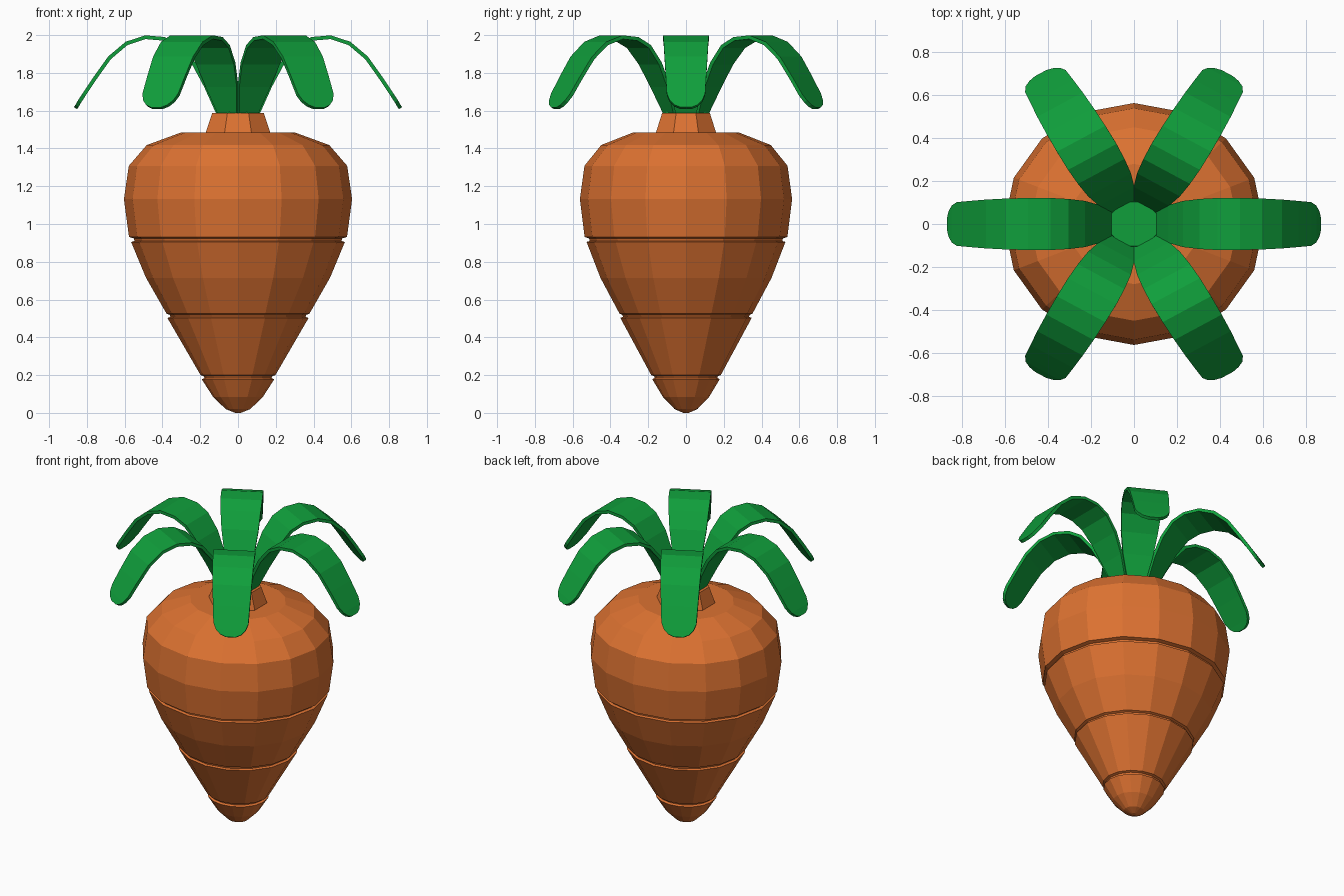
import bpy, bmesh, math

if "Cube" in bpy.data.objects:
    bpy.data.objects.remove(bpy.data.objects["Cube"])

DEPTH = 0.93  # the whole model is slightly flattened in y


def material(name, rgb):
    m = bpy.data.materials.new(name)
    m.diffuse_color = (*rgb, 1.0)
    m.use_nodes = True
    m.node_tree.nodes["Principled BSDF"].inputs["Base Color"].default_value = m.diffuse_color
    return m


orange = material("carrot orange", (0.72, 0.168, 0.031))
green = material("leaf green", (0.005, 0.345, 0.044))


def finish(name, bm, mat):
    bmesh.ops.recalc_face_normals(bm, faces=bm.faces)
    me = bpy.data.meshes.new(name)
    bm.to_mesh(me)
    bm.free()
    me.materials.append(mat)
    ob = bpy.data.objects.new(name, me)
    bpy.context.collection.objects.link(ob)
    return ob


def lathe(name, profile, sides, mat, turn=0.0):
    """Closed flat-sided turned shape from (radius, z) points."""
    bm = bmesh.new()
    rings = []
    for r, z in profile:
        ring = []
        for i in range(sides):
            a = turn + 2 * math.pi * i / sides
            ring.append(bm.verts.new((r * math.cos(a), r * math.sin(a) * DEPTH, z)))
        rings.append(ring)
    for a, b in zip(rings, rings[1:]):
        for i in range(sides):
            j = (i + 1) % sides
            bm.faces.new((a[i], a[j], b[j], b[i]))
    bm.faces.new(rings[0])
    bm.faces.new(rings[-1])
    return finish(name, bm, mat)


# Root body with three narrow grooves
body = [(0.015, 0.0), (0.065, 0.02), (0.132, 0.085),
        (0.192, 0.178), (0.178, 0.185), (0.182, 0.195), (0.198, 0.2),
        (0.374, 0.503), (0.358, 0.508), (0.362, 0.519), (0.378, 0.525),
        (0.487, 0.715),
        (0.566, 0.905), (0.548, 0.91), (0.552, 0.924), (0.577, 0.931),
        (0.604, 1.132), (0.578, 1.308), (0.483, 1.418), (0.3, 1.485)]
lathe("root_body", body, 16, orange)

# Neck and green crown cap
lathe("neck", [(0.187, 1.47), (0.184, 1.487), (0.147, 1.588)], 8, orange, math.pi / 8)
lathe("crown_cap", [(0.125, 1.58), (0.12, 1.61)], 8, green, math.pi / 8)

# Leaves: (distance from centre, height, half width) along an arching strap
strap = [(0.105, 1.585, 0.058), (0.17, 1.73, 0.095), (0.235, 1.85, 0.115),
         (0.31, 1.94, 0.125), (0.39, 1.98, 0.13), (0.49, 1.989, 0.13),
         (0.59, 1.956, 0.127), (0.68, 1.88, 0.122), (0.755, 1.775, 0.115),
         (0.815, 1.685, 0.109), (0.838, 1.65, 0.092), (0.852, 1.626, 0.065),
         (0.86, 1.613, 0.03)]
for k in range(6):
    c, s = math.cos(k * math.pi / 3), math.sin(k * math.pi / 3)
    bm = bmesh.new()
    rows = []
    for r, z, w in strap:
        rows.append([bm.verts.new((r * c - t * s, (r * s + t * c) * DEPTH, z))
                     for t in (-w, w)])
    for a, b in zip(rows, rows[1:]):
        bm.faces.new((a[0], b[0], b[1], a[1]))
    leaf = finish(f"leaf_{k + 1}", bm, green)
    mod = leaf.modifiers.new("thickness", 'SOLIDIFY')
    mod.thickness = 0.02
    mod.offset = 0.0
